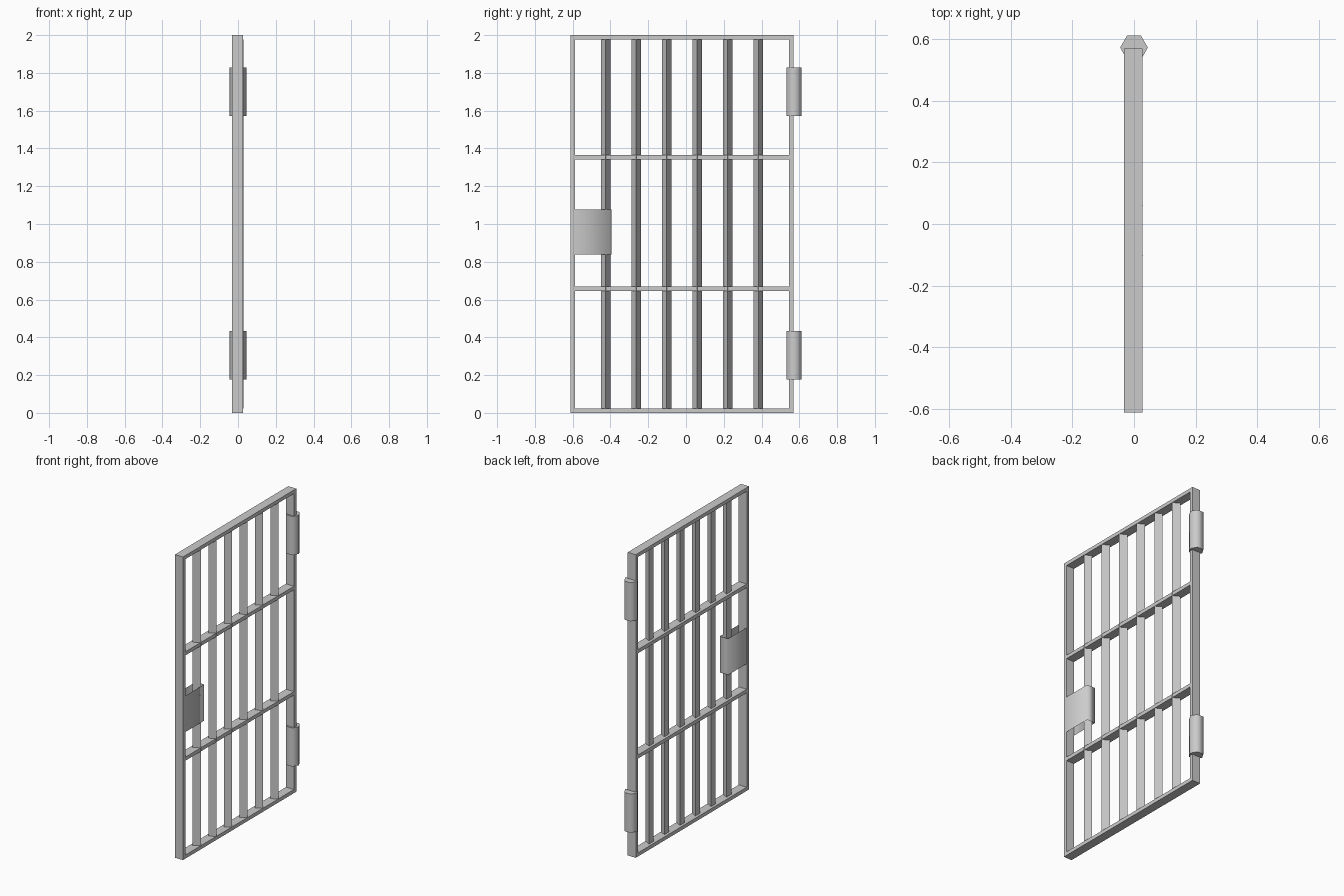
import bpy, bmesh, math

cube = bpy.data.objects.get("Cube")
if cube:
    bpy.data.objects.remove(cube, do_unlink=True)

steel = bpy.data.materials.new("grey_steel")
steel.use_nodes = True
grey = (0.6, 0.6, 0.6, 1)
steel.diffuse_color = grey
steel.node_tree.nodes["Principled BSDF"].inputs["Base Color"].default_value = grey


def finish(name, bm):
    bmesh.ops.recalc_face_normals(bm, faces=bm.faces)
    mesh = bpy.data.meshes.new(name)
    bm.to_mesh(mesh)
    bm.free()
    mesh.materials.append(steel)
    obj = bpy.data.objects.new(name, mesh)
    bpy.context.collection.objects.link(obj)
    return obj


def box(name, x, y, z):
    bm = bmesh.new()
    bmesh.ops.create_cube(bm, size=1)
    for v in bm.verts:
        for axis, (lo, hi) in enumerate((x, y, z)):
            v.co[axis] = hi if v.co[axis] > 0 else lo
    return finish(name, bm)


def prism(name, sides, radius, y, z):
    """Upright prism with one corner pointing to +x."""
    bm = bmesh.new()
    ring = [bm.verts.new((radius * math.cos(2 * math.pi * i / sides),
                          y + radius * math.sin(2 * math.pi * i / sides), z[0]))
            for i in range(sides)]
    base = bm.faces.new(ring)
    top = bmesh.ops.extrude_face_region(bm, geom=[base], use_keep_orig=True)
    for v in top["geom"]:
        if isinstance(v, bmesh.types.BMVert):
            v.co.z = z[1]
    return finish(name, bm)


def smooth(obj, angle):
    bpy.ops.object.select_all(action="DESELECT")
    obj.select_set(True)
    bpy.context.view_layer.objects.active = obj
    bpy.ops.object.shade_smooth_by_angle(angle=math.radians(angle))


# Outer frame
DEPTH = (-0.032, 0.027)
FRONT, BACK, T = -0.612, 0.569, 0.024
box("front_post", DEPTH, (FRONT, FRONT + T), (0, 2))
box("back_post", DEPTH, (BACK - T, BACK), (0, 2))
inner = (FRONT + T, BACK - T)
for name, z in (("bottom_rail", 0), ("lower_crossbar", 0.646),
                ("upper_crossbar", 1.341), ("top_rail", 2 - T)):
    box(name, DEPTH, inner, (z, z + T))

# Three-sided upright bars
for i in range(6):
    prism(f"bar_{i + 1}", 3, 0.029, -0.426 + 0.1617 * i, (T, 2 - T))

# Six-sided hinge barrels
for name, z in (("lower_hinge", 0.178), ("upper_hinge", 1.573)):
    smooth(prism(name, 6, 0.045, 0.572, (z, z + 0.255)), 65)

# Lock cover: a plate folded round the first bar, open at top and bottom
bm = bmesh.new()
path = ((0.03, inner[0]), (0.03, -0.395), (-0.031, -0.395), (-0.031, inner[0]))
edges = [[bm.verts.new((x, y, z)) for x, y in path] for z in (0.838, 1.077)]
for i in range(3):
    bm.faces.new((edges[0][i], edges[0][i + 1], edges[1][i + 1], edges[1][i]))
smooth(finish("lock_cover", bm), 100)
